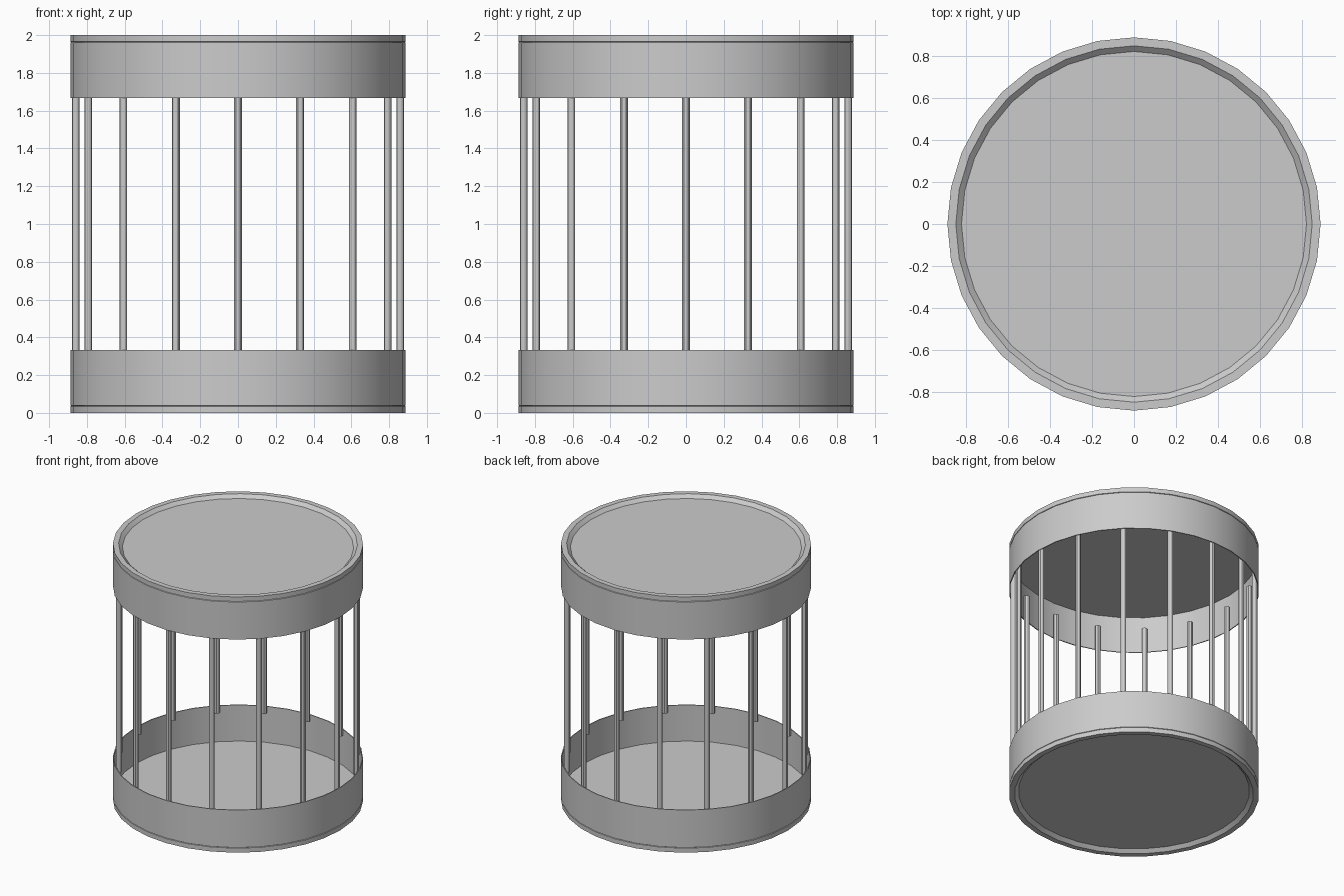
import bpy
import bmesh
from math import cos, sin, tau, radians
from mathutils import Matrix, Vector

cube = bpy.data.objects.get("Cube")
if cube:
    bpy.data.objects.remove(cube, do_unlink=True)

SEGMENTS = 32
BAR_COUNT = 16
BAR_RING = 0.858
BAR_RADIUS = 0.02
HEIGHT = 2.0

grey = bpy.data.materials.new("plain grey")
grey.use_nodes = True
colour = (0.6, 0.6, 0.6, 1)
grey.diffuse_color = colour
grey.node_tree.nodes["Principled BSDF"].inputs["Base Color"].default_value = colour


def finish(name, bm):
    """Turn a bmesh into a smooth object with sharp corners kept."""
    bmesh.ops.recalc_face_normals(bm, faces=bm.faces)
    mesh = bpy.data.meshes.new(name)
    bm.to_mesh(mesh)
    bm.free()
    mesh.materials.append(grey)
    obj = bpy.data.objects.new(name, mesh)
    bpy.context.collection.objects.link(obj)
    bpy.ops.object.select_all(action="DESELECT")
    obj.select_set(True)
    bpy.context.view_layer.objects.active = obj
    bpy.ops.object.shade_smooth_by_angle(angle=radians(30))
    return obj


def lathe(name, profile, flip=False):
    """Spin a (radius, height) profile; both ends are closed by flat discs."""
    bm = bmesh.new()
    rings = []
    for r, z in profile:
        height = HEIGHT - z if flip else z
        rings.append([bm.verts.new((r * cos(tau * i / SEGMENTS),
                                    r * sin(tau * i / SEGMENTS), height))
                      for i in range(SEGMENTS)])
    for a, b in zip(rings, rings[1:]):
        for i in range(SEGMENTS):
            j = (i + 1) % SEGMENTS
            bm.faces.new((a[i], a[j], b[j], b[i]))
    bm.faces.new(rings[0])
    bm.faces.new(rings[-1])
    return finish(name, bm)


# Shallow drum: recessed outer face, rim, fine seam, thin band, inner floor
drum = [(0.82, 0.025), (0.847, 0.0), (0.887, 0.0), (0.887, 0.035),
        (0.882, 0.037), (0.887, 0.04), (0.887, 0.333), (0.88, 0.333),
        (0.88, 0.05)]
lathe("bottom_drum", drum)
lathe("top_drum", drum, flip=True)

# Ring of upright bars, ending inside both bands
bar_bottom, bar_top = 0.29, 1.845
bm = bmesh.new()
for i in range(BAR_COUNT):
    angle = tau * i / BAR_COUNT
    centre = Vector((BAR_RING * cos(angle), BAR_RING * sin(angle),
                     (bar_bottom + bar_top) / 2))
    bmesh.ops.create_cone(bm, cap_ends=True, segments=12,
                          radius1=BAR_RADIUS, radius2=BAR_RADIUS,
                          depth=bar_top - bar_bottom,
                          matrix=Matrix.Translation(centre))
finish("upright_bars", bm)
